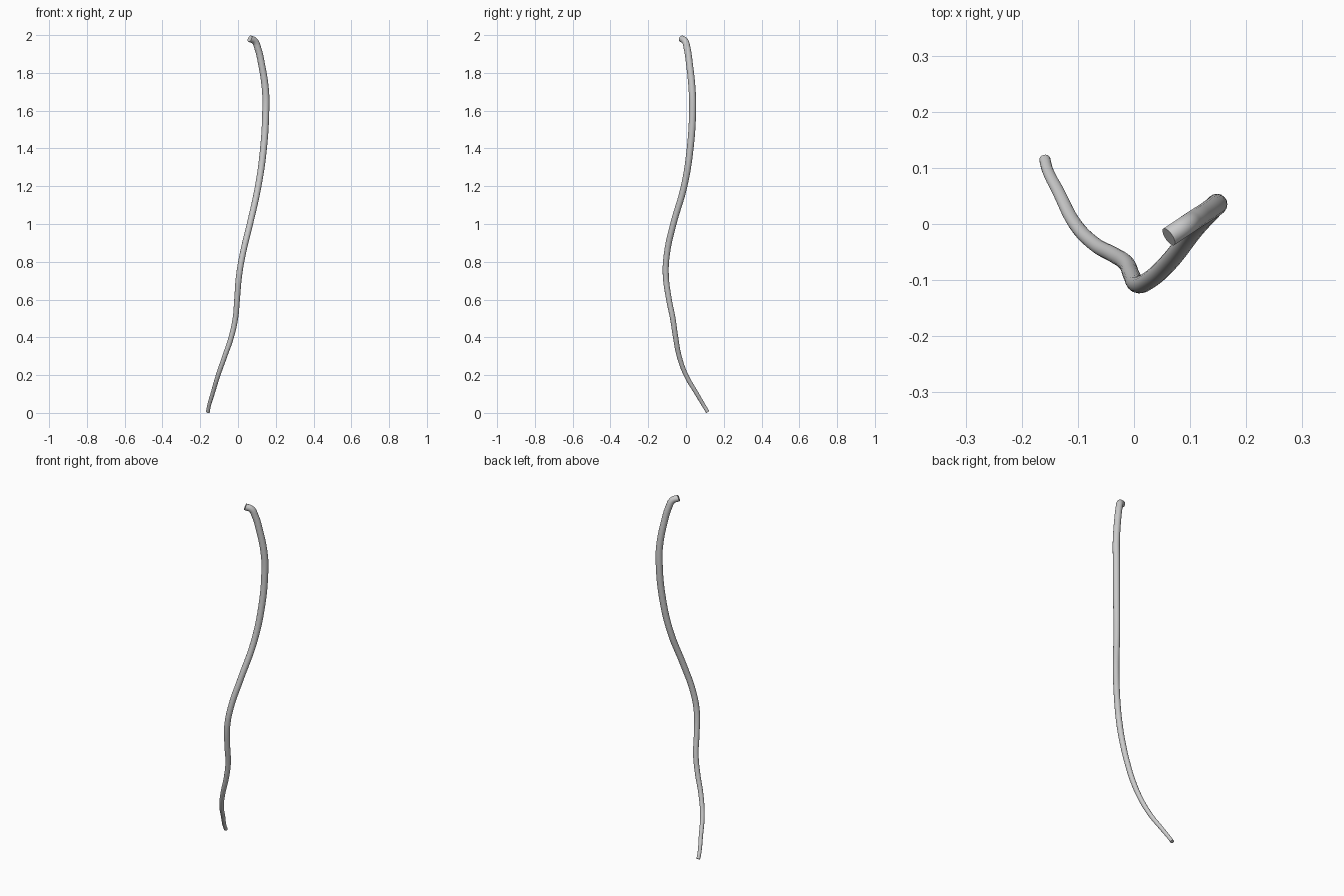
import bpy
import math

# Centre line of the bent stem, bottom to top: x, y, z, radius
PATH = [
    (-0.159, 0.115, 0.005, 0.010),
    (-0.154, 0.096, 0.036, 0.010),
    (-0.135, 0.058, 0.100, 0.011),
    (-0.105, 0.000, 0.200, 0.012),
    (-0.070, -0.036, 0.300, 0.013),
    (-0.036, -0.055, 0.400, 0.014),
    (-0.014, -0.070, 0.500, 0.0145),
    (-0.005, -0.090, 0.600, 0.015),
    (0.006, -0.107, 0.730, 0.016),
    (0.027, -0.100, 0.850, 0.016),
    (0.063, -0.067, 1.000, 0.0165),
    (0.107, -0.010, 1.200, 0.017),
    (0.135, 0.022, 1.400, 0.018),
    (0.147, 0.035, 1.600, 0.0185),
    (0.146, 0.033, 1.700, 0.0185),
    (0.124, 0.018, 1.850, 0.018),
    (0.105, 0.006, 1.930, 0.018),
    (0.089, -0.005, 1.968, 0.018),
    (0.062, -0.023, 1.981, 0.018),
]

# Round tapered tube swept along the path
curve = bpy.data.curves.new("stem", "CURVE")
curve.dimensions = "3D"
curve.bevel_depth = 1.0
curve.bevel_resolution = 6
curve.resolution_u = 8
curve.use_fill_caps = True
spline = curve.splines.new("BEZIER")
spline.bezier_points.add(len(PATH) - 1)
for point, (x, y, z, r) in zip(spline.bezier_points, PATH):
    point.co = (x, y, z)
    point.radius = r
    point.handle_left_type = point.handle_right_type = "AUTO"

stem = bpy.data.objects.new("stem", curve)
bpy.context.collection.objects.link(stem)

# Turn into a smooth mesh with crisp end caps
bpy.context.view_layer.objects.active = stem
stem.select_set(True)
bpy.ops.object.convert(target="MESH")
bpy.ops.object.shade_smooth_by_angle(angle=math.radians(40))
